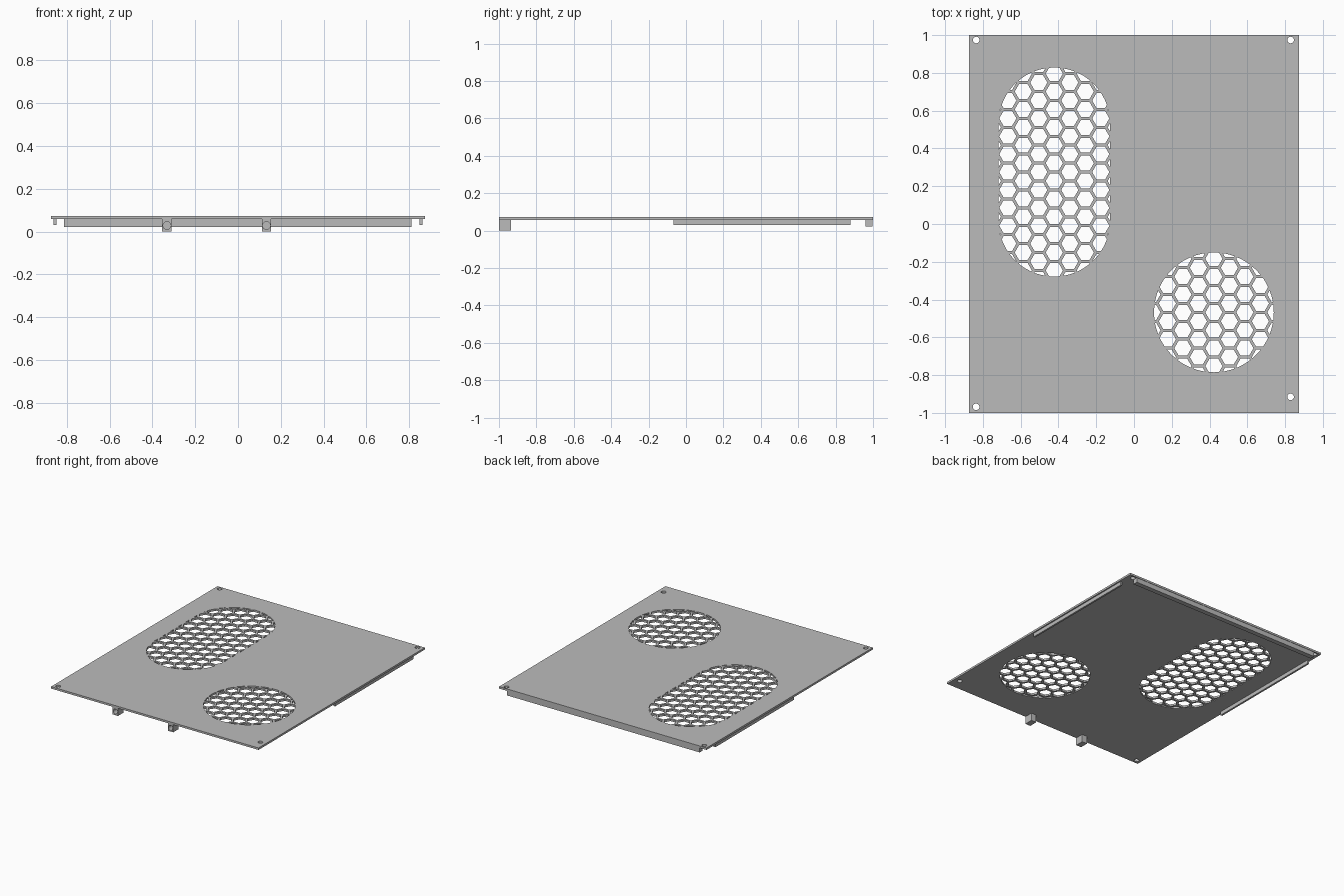
import bpy, bmesh, math
from mathutils import Matrix

cube = bpy.data.objects.get("Cube")
if cube:
    bpy.data.objects.remove(cube, do_unlink=True)

grey = bpy.data.materials.new("plain grey")
grey.use_nodes = True
grey.diffuse_color = (0.5, 0.5, 0.5, 1)
grey.node_tree.nodes["Principled BSDF"].inputs["Base Color"].default_value = (0.5, 0.5, 0.5, 1)

PANEL_BOTTOM, PANEL_TOP = 0.058, 0.073


def make_object(name, bm):
    bmesh.ops.recalc_face_normals(bm, faces=bm.faces)
    mesh = bpy.data.meshes.new(name)
    bm.to_mesh(mesh)
    bm.free()
    mesh.materials.append(grey)
    obj = bpy.data.objects.new(name, mesh)
    bpy.context.collection.objects.link(obj)
    return obj


def box(name, x0, x1, y0, y1, z0, z1):
    bm = bmesh.new()
    centre = ((x0 + x1) / 2, (y0 + y1) / 2, (z0 + z1) / 2)
    bmesh.ops.create_cube(bm, size=1, matrix=Matrix.Translation(centre)
                          @ Matrix.Diagonal((x1 - x0, y1 - y0, z1 - z0, 1)))
    return make_object(name, bm)


def add_prism(bm, points, z0, z1):
    face = bm.faces.new([bm.verts.new((x, y, z0)) for x, y in points])
    up = bmesh.ops.extrude_face_region(bm, geom=[face])["geom"]
    bmesh.ops.translate(bm, vec=(0, 0, z1 - z0),
                        verts=[v for v in up if isinstance(v, bmesh.types.BMVert)])


def ring(cx, cy, radius, sides, half_straight=0):
    # Polygon, stretched along y into a slot when half_straight is set
    points = []
    for i in range(sides):
        a = math.tau * (i + (0.5 if half_straight else 0)) / sides
        shift = math.copysign(half_straight, math.sin(a))
        points.append((cx + radius * math.cos(a), cy + radius * math.sin(a) + shift))
    return points


def boolean(obj, cutter, operation):
    # Apply the boolean at once and discard the cutter
    mod = obj.modifiers.new("cut", "BOOLEAN")
    mod.object, mod.operation, mod.solver = cutter, operation, "EXACT"
    graph = bpy.context.evaluated_depsgraph_get()
    mesh = bpy.data.meshes.new_from_object(obj.evaluated_get(graph))
    obj.modifiers.clear()
    obj.data = mesh
    bpy.data.objects.remove(cutter, do_unlink=True)


def vent_cutter(cx, cy, radius, half_straight, row_shift):
    # Honeycomb of hexagonal prisms trimmed to a round or slot outline
    pitch, hex_radius = 0.0947, 0.0455
    column = pitch * math.sqrt(3) / 2
    reach = radius + hex_radius
    bm = bmesh.new()
    for i in range(-5, 6):
        for j in range(-9, 10):
            dx, dy = i * column, (j + row_shift + 0.5 * (i % 2)) * pitch
            if math.hypot(dx, max(abs(dy) - half_straight, 0)) < reach:
                add_prism(bm, ring(cx + dx, cy + dy, hex_radius, 6), 0, 0.2)
    cells = make_object("honeycomb_cutter", bm)
    bm = bmesh.new()
    add_prism(bm, ring(cx, cy, radius, 64, half_straight), 0.02, 0.18)
    boolean(cells, make_object("outline_cutter", bm), "INTERSECT")
    cells.hide_render = True
    return cells


# Flat panel with two honeycomb vents
panel = box("panel", -0.873, 0.873, -1, 1, PANEL_BOTTOM, PANEL_TOP)
boolean(panel, vent_cutter(-0.422, 0.275, 0.295, 0.258, 0.5), "DIFFERENCE")
boolean(panel, vent_cutter(0.423, -0.468, 0.317, 0, 0), "DIFFERENCE")

# Corner screw holes
bm = bmesh.new()
for x, y in [(-0.836, 0.974), (0.829, 0.974), (-0.836, -0.968), (0.829, -0.915)]:
    add_prism(bm, ring(x, y, 0.0175, 24), 0, 0.2)
boolean(panel, make_object("screw_cutter", bm), "DIFFERENCE")

# Back lip and the two side rails under the panel
box("back_lip", -0.813, 0.81, 0.96, 0.997, 0.022, PANEL_BOTTOM)
for side, x in (("left", 0.856), ("right", -0.856)):
    box(side + "_rail", x - 0.007, x + 0.007, -0.067, 0.88, 0.03, PANEL_BOTTOM)

# Front tabs with blind round sockets
for side, x in (("left", 0.133), ("right", -0.332)):
    tab = box(side + "_front_tab", x - 0.022, x + 0.022, -1, -0.935, 0, PANEL_BOTTOM)
    bm = bmesh.new()
    bmesh.ops.create_cone(bm, cap_ends=True, segments=24, radius1=0.018, radius2=0.018, depth=0.1,
                          matrix=Matrix.Translation((x, -1, 0.028)) @ Matrix.Rotation(math.pi / 2, 4, "X"))
    boolean(tab, make_object("socket_cutter", bm), "DIFFERENCE")
